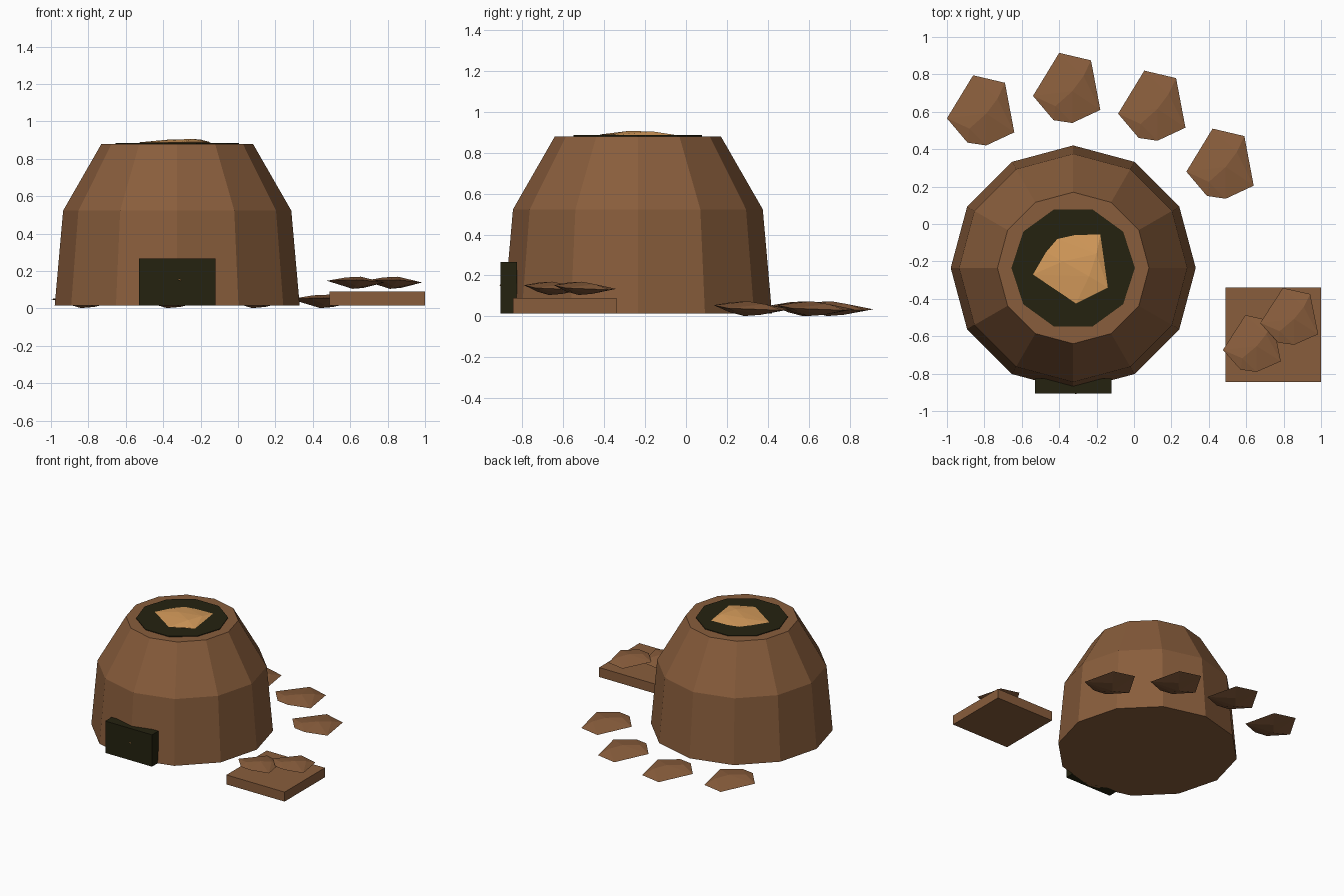
import bpy
import bmesh
from math import cos, sin, tau
from mathutils import Vector

cube = bpy.data.objects.get("Cube")
if cube:
    bpy.data.objects.remove(cube, do_unlink=True)


def make_material(name, rgb):
    mat = bpy.data.materials.new(name)
    mat.use_nodes = True
    mat.diffuse_color = (*rgb, 1)
    mat.node_tree.nodes["Principled BSDF"].inputs["Base Color"].default_value = (*rgb, 1)
    return mat


CLAY = make_material("clay brown", (0.25, 0.11, 0.045))
SOOT = make_material("soot black", (0.018, 0.016, 0.005))
EMBER = make_material("ember orange", (0.67, 0.33, 0.105))


def finish(name, bm, mat):
    bmesh.ops.recalc_face_normals(bm, faces=bm.faces)
    mesh = bpy.data.meshes.new(name)
    bm.to_mesh(mesh)
    bm.free()
    mesh.materials.append(mat)
    obj = bpy.data.objects.new(name, mesh)
    bpy.context.collection.objects.link(obj)
    return obj


def lathe(name, profile, sides, centre, mat):
    """Closed faceted solid from (radius, height) rings."""
    bm = bmesh.new()
    rings = [[bm.verts.new((centre[0] + r * cos(tau * i / sides),
                            centre[1] + r * sin(tau * i / sides), z))
              for i in range(sides)] for r, z in profile]
    for low, high in zip(rings, rings[1:]):
        for i in range(sides):
            j = (i + 1) % sides
            bm.faces.new((low[i], low[j], high[j], high[i]))
    bm.faces.new(rings[0])
    bm.faces.new(rings[-1])
    return finish(name, bm, mat)


def box(name, low, high, mat):
    bm = bmesh.new()
    bmesh.ops.create_cube(bm, size=1)
    low, high = Vector(low), Vector(high)
    for v in bm.verts:
        v.co = (low + high) / 2 + v.co * (high - low)
    return finish(name, bm, mat)


def hull(name, points, mat, offset=(0, 0, 0), scale=(1, 1, 1)):
    """Faceted stone wrapped around a few points."""
    bm = bmesh.new()
    for p in points:
        bm.verts.new(Vector(p) * Vector(scale) + Vector(offset))
    result = bmesh.ops.convex_hull(bm, input=bm.verts)
    loose = [g for g in result["geom_interior"] if isinstance(g, bmesh.types.BMVert)]
    bmesh.ops.delete(bm, geom=loose, context="VERTS")
    return finish(name, bm, mat)


# Domed oven body and its sooty smoke opening
CENTRE = (-0.325, -0.235)
lathe("oven_dome", [(0.655, 0.015), (0.61, 0.523), (0.405, 0.88)], 12, CENTRE, CLAY)
lathe("smoke_opening", [(0.33, 0.872), (0.33, 0.885)], 10, CENTRE, SOOT)

# Glowing coal in the opening
hull("top_ember", [
    (-0.54, -0.27, 0.887), (-0.47, -0.15, 0.89), (-0.41, -0.08, 0.889),
    (-0.32, -0.06, 0.887), (-0.18, -0.055, 0.887), (-0.14, -0.34, 0.887),
    (-0.2, -0.37, 0.89), (-0.31, -0.425, 0.888), (-0.38, -0.2, 0.902),
    (-0.2, -0.16, 0.903), (-0.24, -0.28, 0.906), (-0.33, -0.24, 0.87)], EMBER)

# Fire mouth with a tip of ember showing
box("fire_mouth", (-0.53, -0.905, 0.015), (-0.12, -0.825, 0.267), SOOT)
hull("mouth_ember", [(-0.33, -0.9, 0.155), (-0.315, -0.9, 0.163), (-0.295, -0.9, 0.157),
                     (-0.298, -0.9, 0.143), (-0.312, -0.91, 0.152)], EMBER)

# Work slab
box("work_slab", (0.49, -0.845, 0.015), (1, -0.34, 0.09), CLAY)

# Flat faceted stones behind the oven and lumps on the slab
STONE = [(-0.18, -0.035, 0.05), (-0.04, 0.195, 0.035), (0.13, 0.155, 0.03),
         (0.18, -0.11, 0.04), (0.03, -0.18, 0.055), (-0.07, -0.165, 0.055),
         (-0.06, -0.09, 0.07), (0.03, -0.01, 0.074), (0.09, 0.07, 0.06),
         (-0.02, -0.03, 0.002), (0.05, 0.05, 0.008), (0, -0.1, 0.02)]
for i, (x, y) in enumerate([(-0.82, 0.6), (-0.36, 0.72), (0.095, 0.625), (0.46, 0.315)]):
    hull(f"ground_stone_{i + 1}", STONE, CLAY, (x, y, 0))
for i, (x, y) in enumerate([(0.63, -0.645), (0.83, -0.5)]):
    hull(f"slab_lump_{i + 1}", STONE, CLAY, (x, y, 0.103), (0.86, 0.81, 0.9))
